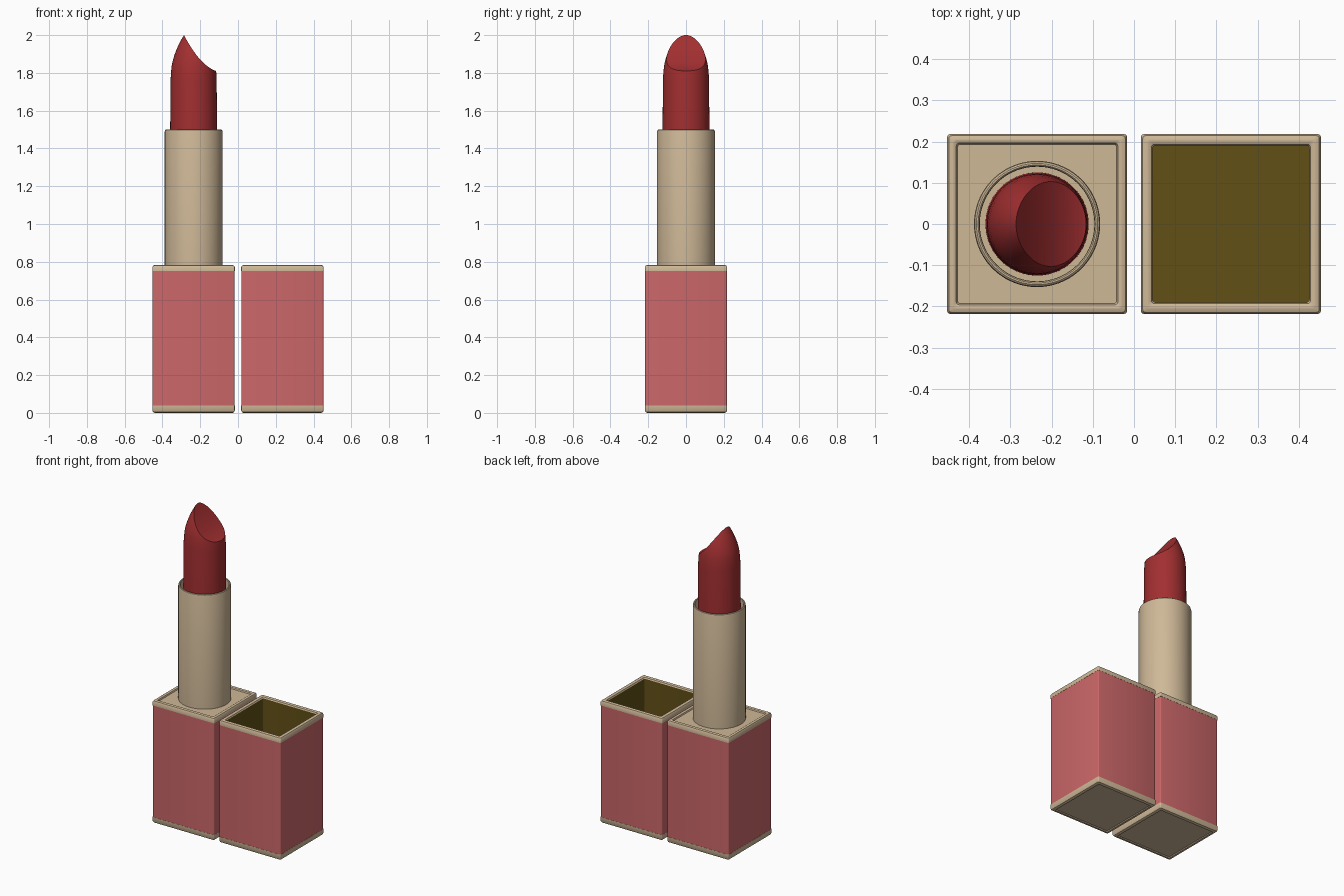
import bpy, bmesh, math

if "Cube" in bpy.data.objects:
    bpy.data.objects.remove(bpy.data.objects["Cube"])


def material(name, rgb):
    m = bpy.data.materials.new(name)
    m.diffuse_color = (*rgb, 1)
    m.use_nodes = True
    m.node_tree.nodes["Principled BSDF"].inputs["Base Color"].default_value = m.diffuse_color
    return m


GOLD = material("champagne_gold", (0.62, 0.48, 0.31))
PINK = material("coral_pink", (0.60, 0.135, 0.14))
RED = material("deep_red", (0.36, 0.028, 0.03))
DARK = material("dark_olive_lining", (0.12, 0.08, 0.008))


def circle(r, n=72):
    return [(r * math.cos(2 * math.pi * i / n), r * math.sin(2 * math.pi * i / n)) for i in range(n)]


def square(h, r=0.007):
    # square outline with slightly rounded corners
    pts = []
    for k in range(4):
        mid = math.pi / 4 + k * math.pi / 2
        cx, cy = math.copysign(h - r, math.cos(mid)), math.copysign(h - r, math.sin(mid))
        for j in (-1, -0.33, 0.33, 1):
            a = mid + j * math.pi / 4
            pts.append((cx + r * math.cos(a), cy + r * math.sin(a)))
    return pts


def finish(name, bm, mat):
    me = bpy.data.meshes.new(name)
    bm.to_mesh(me)
    bm.free()
    me.materials.append(mat)
    ob = bpy.data.objects.new(name, me)
    bpy.context.collection.objects.link(ob)
    return ob


def smooth(ob, degrees=32):
    bpy.ops.object.select_all(action='DESELECT')
    ob.select_set(True)
    bpy.context.view_layer.objects.active = ob
    bpy.ops.object.shade_smooth_by_angle(angle=math.radians(degrees))


def loft(name, outline, profile, x, mat, start=False, end=False):
    # stack outlines of (size, z) and bridge them, with optional end caps
    bm = bmesh.new()
    rings = [[bm.verts.new((x + px, py, z)) for px, py in outline(s)] for s, z in profile]
    n = len(rings[0])
    for a, b in zip(rings, rings[1:]):
        for i in range(n):
            j = (i + 1) % n
            bm.faces.new((a[i], a[j], b[j], b[i]))
    if start:
        bm.faces.new(rings[0][::-1])
    if end:
        bm.faces.new(rings[-1])
    ob = finish(name, bm, mat)
    smooth(ob)
    return ob


CX = 0.235   # distance of both boxes from the middle
H = 0.218    # half width of the boxes
LOW, HIGH, TOP = 0.038, 0.75, 0.783

# pink sleeves and bottom trims, shared by base and cap
for part, x in (("base", -CX), ("cap", CX)):
    loft(part + "_sleeve", square, [(H - 0.001, LOW), (H - 0.001, HIGH)], x, PINK)
    loft(part + "_bottom_trim", square,
         [(0.192, 0.005), (0.197, 0.0), (H - 0.012, 0.0), (H - 0.004, 0.004),
          (H, 0.012), (H, LOW), (H - 0.001, LOW)], x, GOLD, start=True)

# rounded rim shared by both top trims
rim = [(H - 0.001, HIGH), (H, HIGH), (H, TOP - 0.012), (H - 0.004, TOP - 0.004), (H - 0.012, TOP)]
loft("base_top_trim", square, rim + [(0.202, TOP), (0.196, TOP - 0.004), (0.193, TOP - 0.012)],
     -CX, GOLD, end=True)
loft("cap_top_trim", square, rim + [(0.200, TOP), (0.193, TOP - 0.004), (0.190, TOP - 0.012)],
     CX, GOLD)
loft("cap_lining", square, [(0.190, TOP - 0.012), (0.190, 0.04)], CX, DARK, end=True)

# metal tube with open lip
loft("tube", circle,
     [(0.153, 0.765), (0.153, 1.490), (0.151, 1.497), (0.147, 1.5), (0.143, 1.5),
      (0.140, 1.497), (0.139, 1.490), (0.139, 1.42)], -CX, GOLD, end=True)

# bullet: pointed dome cut by a concave slanted face
dome = [(0.125, 1.42), (0.124, 1.5), (0.122, 1.76), (0.120, 1.80), (0.1155, 1.84), (0.1115, 1.86),
        (0.106, 1.88), (0.0995, 1.90), (0.092, 1.92), (0.0835, 1.94), (0.074, 1.96),
        (0.063, 1.98), (0.051, 2.0), (0.037, 2.02), (0.018, 2.04)]
bullet = loft("lipstick_bullet", circle, dome, -CX, RED, start=True, end=True)

curve = []
for i in range(25):
    t = -0.03 + 0.23 * i / 24
    curve.append((-0.286 + t, 2.0 - 1.9 * t + 4.6 * t * t))
curve += [(curve[-1][0], 2.3), (curve[0][0], 2.3)]
bm = bmesh.new()
face = bm.faces.new([bm.verts.new((x, -0.3, z)) for x, z in curve])
ext = bmesh.ops.extrude_face_region(bm, geom=[face])
bmesh.ops.translate(bm, vec=(0, 0.6, 0), verts=[v for v in ext["geom"] if isinstance(v, bmesh.types.BMVert)])
bmesh.ops.recalc_face_normals(bm, faces=bm.faces)
cutter = finish("slant_cutter", bm, RED)
cutter.hide_render = True

mod = bullet.modifiers.new("slant", 'BOOLEAN')
mod.operation = 'DIFFERENCE'
mod.solver = 'EXACT'
mod.object = cutter
bpy.ops.object.select_all(action='DESELECT')
bullet.select_set(True)
bpy.context.view_layer.objects.active = bullet
# the boolean must run before any smoothing modifier
bpy.ops.object.modifier_apply(modifier=mod.name)
bpy.data.objects.remove(cutter)
smooth(bullet)
